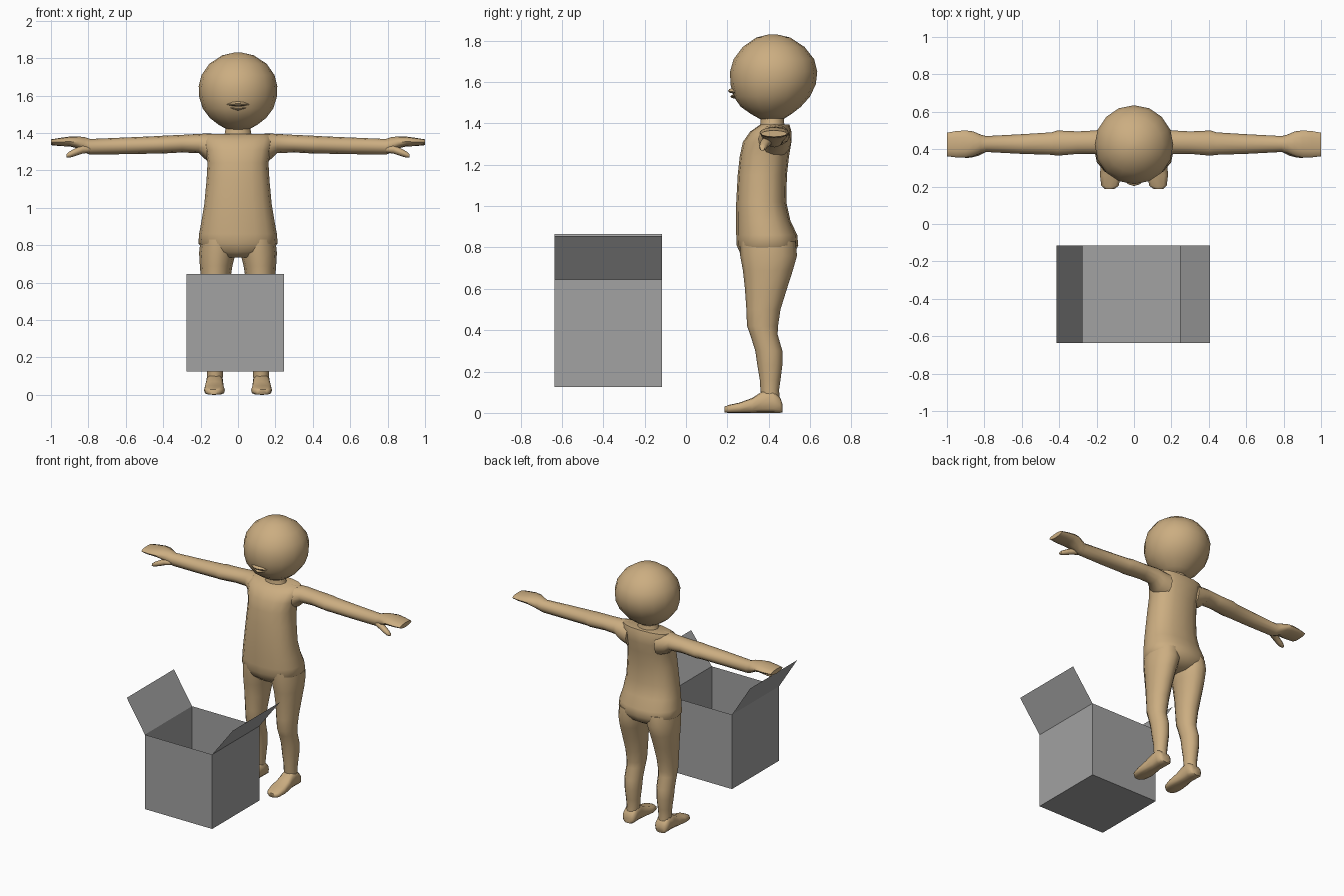
import bpy, bmesh, math


def material(name, rgb):
    m = bpy.data.materials.new(name)
    m.diffuse_color = (*rgb, 1)
    return m


skin = material("tan skin", (0.60, 0.42, 0.22))
card = material("grey card", (0.36, 0.36, 0.36))


def make_object(name, bm, mat, smooth=None, mirror=False):
    mesh = bpy.data.meshes.new(name)
    bm.to_mesh(mesh)
    bm.free()
    mesh.materials.append(mat)
    ob = bpy.data.objects.new(name, mesh)
    bpy.context.collection.objects.link(ob)
    if smooth:
        bpy.ops.object.select_all(action='DESELECT')
        ob.select_set(True)
        bpy.context.view_layer.objects.active = ob
        bpy.ops.object.shade_smooth_by_angle(angle=math.radians(smooth))
    if mirror:
        ob.modifiers.new("mirror", 'MIRROR').use_mirror_merge = False
    return ob


def loft(name, axis, rings, sides=12, power=1.0, mirror=False):
    """Skin rings (t, u0, u1, v0, v1) spaced along an axis."""
    bm = bmesh.new()
    loops = []
    for t, u0, u1, v0, v1 in rings:
        loop = []
        for i in range(sides):
            a = 2 * math.pi * i / sides
            c, s = math.cos(a), math.sin(a)
            u = (u0 + u1) / 2 + (u1 - u0) / 2 * math.copysign(abs(c) ** power, c)
            v = (v0 + v1) / 2 + (v1 - v0) / 2 * math.copysign(abs(s) ** power, s)
            co = {'x': (t, u, v), 'y': (u, t, v), 'z': (u, v, t)}[axis]
            loop.append(bm.verts.new(co))
        loops.append(loop)
    for a, b in zip(loops, loops[1:]):
        for i in range(sides):
            j = (i + 1) % sides
            bm.faces.new((a[i], a[j], b[j], b[i]))
    bm.faces.new(loops[0])
    bm.faces.new(loops[-1])
    bmesh.ops.recalc_face_normals(bm, faces=bm.faces[:])
    return make_object(name, bm, skin, 55, mirror)


def upright(rows):
    """Symmetric rings: (height, half width, front y, back y)."""
    return [(z, -w, w, f, b) for z, w, f, b in rows]


# Head, neck and torso
loft("head", 'z', upright([
    (1.42, .06, .36, .47), (1.445, .105, .315, .51), (1.48, .15, .265, .555),
    (1.53, .188, .23, .60), (1.59, .207, .215, .628), (1.65, .21, .213, .635),
    (1.71, .195, .23, .62), (1.77, .153, .275, .573), (1.815, .085, .34, .505),
    (1.83, .02, .40, .44)]), sides=16)
loft("neck", 'z', upright([
    (1.36, .09, .35, .49), (1.40, .07, .36, .475), (1.44, .065, .36, .475)]))
loft("torso", 'z', upright([
    (.735, .10, .30, .47), (.765, .17, .265, .52), (.81, .212, .245, .543),
    (.86, .208, .243, .538), (.93, .195, .243, .505), (1.02, .18, .243, .485),
    (1.15, .168, .25, .488), (1.24, .163, .26, .498), (1.31, .175, .275, .51),
    (1.36, .19, .31, .51), (1.395, .175, .36, .50)]), sides=16, power=.85)

# Lips
loft("upper_lip", 'x', [(-.06, .235, .25, 1.55, 1.555), (-.03, .212, .25, 1.545, 1.566),
                        (0, .203, .25, 1.545, 1.57), (.03, .212, .25, 1.545, 1.566),
                        (.06, .235, .25, 1.55, 1.555)], sides=8)
loft("lower_lip", 'x', [(-.05, .24, .26, 1.533, 1.537), (0, .214, .26, 1.52, 1.541),
                        (.05, .24, .26, 1.533, 1.537)], sides=8)

# Arms with mitten hands and thumbs
loft("arm", 'x', [
    (.11, .33, .51, 1.23, 1.395), (.17, .35, .505, 1.255, 1.397),
    (.21, .375, .50, 1.292, 1.395), (.30, .375, .495, 1.296, 1.39),
    (.41, .365, .50, 1.29, 1.385), (.44, .37, .49, 1.29, 1.383),
    (.60, .375, .48, 1.287, 1.376), (.79, .385, .47, 1.284, 1.368),
    (.82, .378, .478, 1.295, 1.378), (.86, .362, .495, 1.318, 1.382),
    (.90, .355, .50, 1.328, 1.381), (.95, .356, .497, 1.33, 1.374),
    (1.0, .362, .488, 1.335, 1.366)], mirror=True)
loft("thumb", 'x', [
    (.79, .385, .43, 1.295, 1.33), (.83, .365, .415, 1.29, 1.335),
    (.87, .355, .40, 1.277, 1.318), (.90, .353, .39, 1.268, 1.302),
    (.918, .358, .38, 1.268, 1.287)], sides=8, mirror=True)

# Legs and feet
loft("leg", 'z', [
    (.05, .085, .165, .37, .455), (.11, .08, .165, .36, .45),
    (.16, .077, .168, .357, .457), (.23, .07, .176, .345, .466),
    (.30, .067, .18, .335, .466), (.38, .064, .18, .31, .443),
    (.42, .06, .182, .295, .445), (.50, .052, .188, .292, .457),
    (.60, .043, .196, .285, .488), (.69, .03, .204, .275, .517),
    (.76, .012, .208, .262, .537), (.83, .01, .20, .26, .53)], mirror=True)
loft("foot", 'y', [
    (.187, .105, .155, .002, .03), (.205, .082, .175, 0, .038),
    (.26, .07, .182, 0, .05), (.32, .075, .178, 0, .072),
    (.37, .08, .17, 0, .105), (.42, .078, .172, 0, .11),
    (.455, .08, .17, 0, .075), (.466, .095, .155, .003, .045)],
    power=.65, mirror=True)

# Open carton: floor, four thin walls and two raised flaps
X0, X1, Y0, Y1, Z0, Z1 = -.275, .245, -.635, -.115, .125, .645
bm = bmesh.new()
corners = [(X0, Y0), (X1, Y0), (X1, Y1), (X0, Y1)]
low = [bm.verts.new((x, y, Z0)) for x, y in corners]
top = [bm.verts.new((x, y, Z1)) for x, y in corners]
bm.faces.new(low[::-1])
for i in range(4):
    j = (i + 1) % 4
    bm.faces.new((low[i], low[j], top[j], top[i]))
make_object("carton", bm, card)

for name, x, xe, ze in (("left_flap", X0, -.415, .865), ("right_flap", X1, .405, .855)):
    bm = bmesh.new()
    bm.faces.new([bm.verts.new(p) for p in
                  ((x, Y0, Z1), (x, Y1, Z1), (xe, Y1, ze), (xe, Y0, ze))])
    bmesh.ops.recalc_face_normals(bm, faces=bm.faces[:])
    make_object(name, bm, card)
